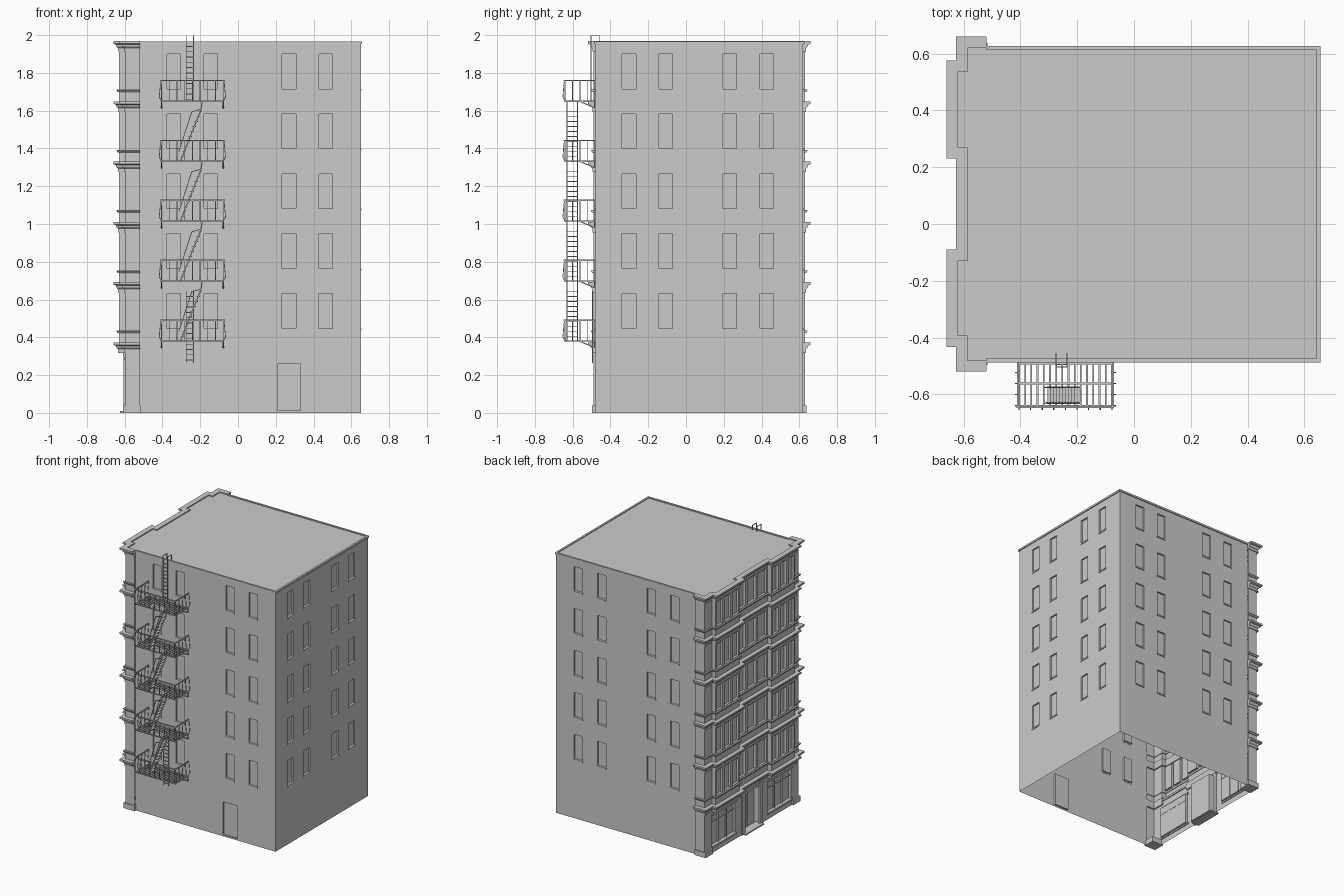
import bpy, bmesh
from mathutils import Vector as V

if "Cube" in bpy.data.objects:
    bpy.data.objects.remove(bpy.data.objects["Cube"])

STEP = 0.319
TOP = 1.96
# facade outline on the -x side, walked from back to front
PLAN = [(-.52, .63), (-.597, .63), (-.597, .545), (-.63, .545), (-.63, .26), (-.597, .26),
        (-.597, -.12), (-.63, -.12), (-.63, -.403), (-.597, -.403), (-.597, -.49), (-.52, -.49)]
GROUND = [(-.52, .63), (-.597, .63), (-.597, -.49), (-.52, -.49)]


def finish(name, bm, recalc=True):
    if recalc:
        bmesh.ops.recalc_face_normals(bm, faces=bm.faces)
    me = bpy.data.meshes.new(name)
    bm.to_mesh(me)
    bm.free()
    ob = bpy.data.objects.new(name, me)
    bpy.context.collection.objects.link(ob)
    return ob


def quad(bm, pts):
    bm.faces.new([bm.verts.new(p) for p in pts])


def box(bm, lo, hi):
    r = bmesh.ops.create_cube(bm, size=1)
    for v in r['verts']:
        v.co = V([(lo[i] + hi[i]) / 2 + v.co[i] * (hi[i] - lo[i]) for i in range(3)])


def bar(bm, a, b, w=.005):
    # square bar between two points
    a, b = V(a), V(b)
    d = b - a
    r = bmesh.ops.create_cube(bm, size=1)
    q = d.to_track_quat('Z', 'Y')
    for v in r['verts']:
        v.co = (a + b) / 2 + q @ V((v.co.x * w, v.co.y * w, v.co.z * d.length))


def normal(a, b):
    d = (V(b) - V(a)).normalized()
    return V((d.y, -d.x))


def wall(bm, a, b, z0, z1, holes=()):
    # flat wall with recessed panels; hole = (u0, u1, z0, z1, depth)
    a, b = V(a), V(b)
    d, n = (b - a).normalized(), normal(a, b)
    P = lambda u, z, k=0: (*(a + d * u - n * k), z)
    us = sorted({0, (b - a).length, *[h[0] for h in holes], *[h[1] for h in holes]})
    zs = sorted({z0, z1, *[h[2] for h in holes], *[h[3] for h in holes]})
    for u, U in zip(us, us[1:]):
        for z, Z in zip(zs, zs[1:]):
            mu, mz = (u + U) / 2, (z + Z) / 2
            if not any(h[0] < mu < h[1] and h[2] < mz < h[3] for h in holes):
                quad(bm, [P(u, z), P(U, z), P(U, Z), P(u, Z)])
    for u, U, z, Z, k in holes:
        c = [(u, z), (U, z), (U, Z), (u, Z)]
        quad(bm, [P(*p, k) for p in c])
        for p, q in zip(c, c[1:] + c[:1]):
            quad(bm, [P(*p), P(*q), P(*q, k), P(*p, k)])


def sweep(bm, plan, profile, z):
    # closed moulding profile (offset, height) mitred along a right-angled plan
    ns = [normal(p, q) for p, q in zip(plan, plan[1:])]
    rings = []
    for i, p in enumerate(plan):
        n = ns[0] if i == 0 else ns[-1] if i == len(ns) else ns[i - 1] + ns[i]
        rings.append([bm.verts.new((*(V(p) + n * o), z + h)) for o, h in profile])
    m = len(profile)
    for r, s in zip(rings, rings[1:]):
        for j in range(m):
            bm.faces.new([r[j], s[j], s[(j + 1) % m], r[(j + 1) % m]])
    bm.faces.new(rings[0])
    bm.faces.new(rings[-1][::-1])


# plain side walls with recessed windows and small sills
FX = [-.34, -.145, .27, .465]
RY = [-.302, -.108, .232, .428]
door = [(.21 + .52, .33 + .52, .012, .26, .012)]
sides = [('front_wall', (-.52, -.48), (.65, -.48), [x + .52 for x in FX], door),
         ('right_wall', (.65, -.48), (.65, .62), [y + .48 for y in RY], []),
         ('back_wall', (.65, .62), (-.52, .62), [.65 - x for x in FX], [])]
for name, a, b, centres, extra in sides:
    bm = bmesh.new()
    rows = [.448 + .317 * i for i in range(5)]
    wall(bm, a, b, 0, TOP, [(c - .036, c + .036, z, z + .184, .012) for c in centres for z in rows] + extra)
    finish(name, bm, False)
    bm = bmesh.new()
    d, n = (V(b) - V(a)).normalized(), normal(a, b)
    for c in centres:
        for z in rows:
            p, q = V(a) + d * (c - .038) - n * .002, V(a) + d * (c + .038) + n * .005
            box(bm, (min(p.x, q.x), min(p.y, q.y), z - .01), (max(p.x, q.x), max(p.y, q.y), z))
    finish(name.replace('wall', 'window_sills'), bm)

# upper facade: two projecting bays and a centre section, three windows each
bm = bmesh.new()
for a, b in zip(PLAN, PLAN[1:]):
    L = (V(b) - V(a)).length
    holes = []
    if L > .2:
        w = L / 3
        holes = [(w * k + .012, w * (k + 1) - .012, .44 + STEP * i, .625 + STEP * i, .018)
                 for k in range(3) for i in range(5)]
    wall(bm, a, b, .36, TOP, holes)
finish('upper_facade', bm, False)

# ground facade: two shop windows and a deep central entrance
bm = bmesh.new()
for a, b in zip(GROUND, GROUND[1:]):
    h = [(.09, .365, .05, .28, .02), (.46, .66, .004, .3, .05), (.755, 1.03, .05, .28, .02)]
    wall(bm, a, b, 0, .36, h if a[0] == b[0] else [])
finish('ground_facade', bm, False)

# shop window frames, entrance doors and entrance step
bm = bmesh.new()
for y0, y1 in ((.265, .54), (-.40, -.125)):
    box(bm, (-.604, y0 - .01, .28), (-.59, y1 + .01, .295))
    box(bm, (-.606, y0 - .01, .04), (-.59, y1 + .01, .052))
    for k in (1, 2):
        y = y0 + (y1 - y0) * k / 3
        box(bm, (-.588, y - .005, .05), (-.575, y + .005, .28))
    box(bm, (-.588, y0, .225), (-.575, y1, .233))
finish('shop_frames', bm)
bm = bmesh.new()
for y in (-.035, .175):
    box(bm, (-.606, y - .018, 0), (-.59, y + .018, .335))
box(bm, (-.608, -.055, .3), (-.59, .195, .318))
box(bm, (-.556, .062, .0), (-.545, .078, .3))
finish('entrance_surround', bm)
bm = bmesh.new()
box(bm, (-.625, -.04, 0), (-.56, .18, .01))
finish('entrance_step', bm)

# corner pier plinths
bm = bmesh.new()
for y0, y1 in ((-.497, -.41), (.55, .637)):
    box(bm, (-.61, y0, 0), (-.515, y1, .04))
finish('pier_plinths', bm)

# cornices at each floor and slim sill ledges above them
bm = bmesh.new()
cornice = [(-.01, -.045), (.006, -.045), (.006, -.026), (.014, -.018), (.016, -.008), (.03, -.003), (.03, .01), (-.01, .01)]
for i in range(6):
    sweep(bm, PLAN, cornice, .363 + STEP * i)
finish('cornices', bm)
bm = bmesh.new()
for i in range(5):
    sweep(bm, PLAN, [(-.005, -.008), (.006, -.008), (.012, 0), (.012, .006), (-.005, .006)], .43 + STEP * i)
finish('sill_ledges', bm)
bm = bmesh.new()
for y0, y1 in ((.26, .545), (-.403, -.12)):
    box(bm, (-.63, y0, .345), (-.59, y1, .36))
finish('bay_undersides', bm)

# roof deck and coping
bm = bmesh.new()
deck = [(.645, -.475), (.645, .615), (-.52, .615)] + PLAN + [(-.52, -.475)]
quad(bm, [(x, y, TOP) for x, y in deck])
finish('roof_deck', bm)
bm = bmesh.new()
sweep(bm, [(-.52, -.48), (.65, -.48), (.65, .62), (-.52, .62)],
      [(-.007, -.008), (.007, -.008), (.007, .006), (-.007, .006)], TOP)
finish('roof_coping', bm)

# fire escape platforms: slatted floor, bowed railing and wall brackets
X0, X1, Y0, Y1 = -.405, -.078, -.64, -.483
plat, rail = bmesh.new(), bmesh.new()
for i in range(5):
    z = .38 + .3175 * i
    for y in (Y0, -.562, Y1 - .008):
        bar(plat, (X0 - .005, y, z), (X1 + .005, y, z), .007)
    for k in range(16):
        x = X0 + (X1 - X0) * k / 15
        hole = i > 0 and -.31 < x < -.19
        bar(plat, (x, -.565 if hole else Y0, z), (x, Y1, z), .006)
    for x in (X0, X1):
        bar(plat, (x, Y1, z - .035), (x, -.56, z - .002), .006)
        bar(plat, (x, Y1 - .002, z - .035), (x, Y1 - .002, z), .006)
    # balusters bow outward: (outward offset, height)
    bow = [(0, 0), (.012, .022), (.004, .108)]
    posts = [((X0 + (X1 - X0) * k / 8, Y0), (0, -1)) for k in range(9)]
    posts += [((x, Y0 + (Y1 - Y0) * k / 4), (s, 0)) for x, s in ((X0, -1), (X1, 1)) for k in range(5)]
    for (x, y), (dx, dy) in posts:
        pts = [(x + dx * o, y + dy * o, z + h) for o, h in bow]
        for p, q in zip(pts, pts[1:]):
            bar(rail, p, q, .004)
    bar(rail, (X0 - .008, Y0 - .004, z + .11), (X1 + .008, Y0 - .004, z + .11), .007)
    for x in (X0 - .004, X1 + .004):
        bar(rail, (x, Y0 - .006, z + .11), (x, Y1, z + .11), .007)
finish('escape_platforms', plat)
finish('escape_railings', rail)

# steep stairs between platforms with handrails
bm = bmesh.new()
for i in range(4):
    z = .38 + .3175 * i
    a, b = V((-.305, 0, z)), V((-.195, 0, z + .275))
    top = V((-.19, 0, z + .3175))
    for y in (-.63, -.575):
        o = V((0, y, 0))
        bar(bm, a + o, b + o, .006)
        bar(bm, b + o, top + o, .006)
        bar(bm, a + o + V((-.008, 0, .05)), V((-.245, y, z + .262)), .004)
        bar(bm, V((-.245, y, z + .262)), b + o, .004)
    for k in range(1, 11):
        p = a.lerp(b, k / 10.5)
        box(bm, (p.x - .01, -.63, p.z - .002), (p.x + .01, -.575, p.z + .002))
finish('escape_stairs', bm)

# drop ladder at the bottom and roof ladder at the top
bm = bmesh.new()
for z0, z1, y in ((.265, .645, -.495), (1.645, 1.998, -.503)):
    for x in (-.274, -.236):
        bar(bm, (x, y, z0), (x, y, z1), .005)
        if z1 > 1.9:
            bar(bm, (x, y, z1 - .001), (x, -.455, z1 - .001), .004)
            bar(bm, (x, -.457, z1), (x, -.457, TOP), .004)
    n = int((z1 - z0) / .028)
    for k in range(n):
        zz = z0 + .015 + k * .028
        if zz < TOP:
            bar(bm, (-.274, y, zz), (-.236, y, zz), .004)
finish('ladders', bm)
